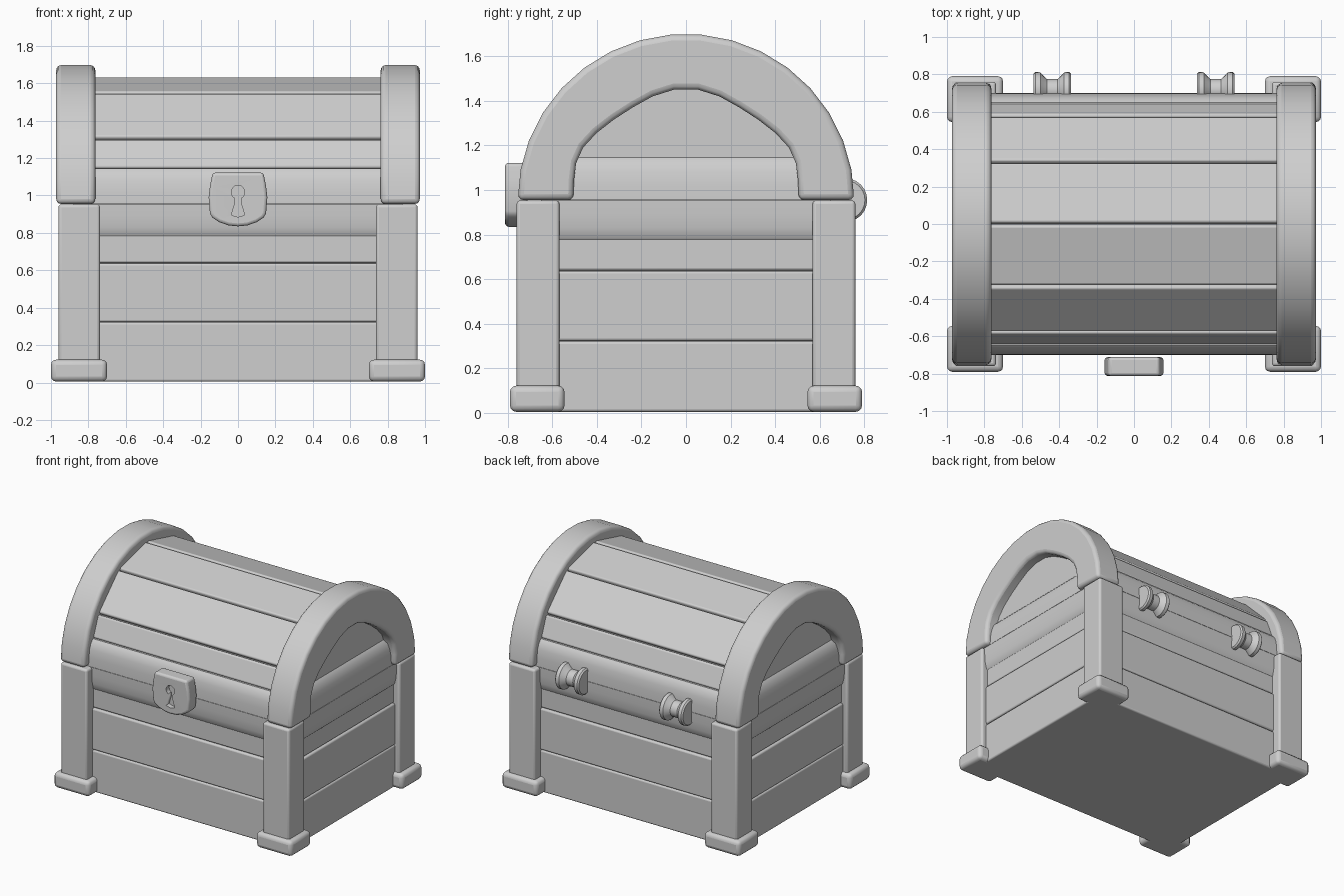
import bpy, bmesh
from math import pi, sin, cos, radians
from mathutils import Vector

if "Cube" in bpy.data.objects:
    bpy.data.objects.remove(bpy.data.objects["Cube"])

GREY = (0.62, 0.62, 0.62, 1)
grey = bpy.data.materials.new("plain grey")
grey.use_nodes = True
grey.diffuse_color = GREY
grey.node_tree.nodes["Principled BSDF"].inputs["Base Color"].default_value = GREY


def finish(name, bm, bevel=0.0):
    """Turn a bmesh into a shaded object with softened edges."""
    bmesh.ops.recalc_face_normals(bm, faces=bm.faces)
    mesh = bpy.data.meshes.new(name)
    bm.to_mesh(mesh)
    bm.free()
    mesh.materials.append(grey)
    mesh.shade_smooth()
    mesh.set_sharp_from_angle(angle=radians(40))
    obj = bpy.data.objects.new(name, mesh)
    bpy.context.collection.objects.link(obj)
    if bevel:
        mod = obj.modifiers.new("soft edges", "BEVEL")
        mod.width = bevel
        mod.segments = 3
        mod.limit_method = "ANGLE"
        mod.angle_limit = radians(35)
    return obj


def box(name, lo, hi, bevel):
    bm = bmesh.new()
    bmesh.ops.create_cube(bm, size=1)
    lo, hi = Vector(lo), Vector(hi)
    for v in bm.verts:
        v.co = (lo + hi) / 2 + v.co * (hi - lo)
    return finish(name, bm, bevel)


def slab(name, half_x, half_y, z0, z1, bevel):
    return box(name, (-half_x, -half_y, z0), (half_x, half_y, z1), bevel)


def loft(name, sections):
    """Skin a row of four-cornered sections and cap both ends."""
    bm = bmesh.new()
    rings = [[bm.verts.new(p) for p in section] for section in sections]
    for s, t in zip(rings, rings[1:]):
        for k in range(4):
            bm.faces.new((s[k], s[k - 1], t[k - 1], t[k]))
    bm.faces.new(rings[0])
    bm.faces.new(rings[-1])
    return bm


def prism(name, profile, axis, lo, hi, bevel=0.0):
    """Extrude a (horizontal, z) profile along x or y."""
    bm = bmesh.new()
    place = (lambda p, d: (d, p[0], p[1])) if axis == "x" else (lambda p, d: (p[0], d, p[1]))
    face = bm.faces.new([bm.verts.new(place(p, lo)) for p in profile])
    moved = bmesh.ops.extrude_face_region(bm, geom=[face])["geom"]
    step = (hi - lo, 0, 0) if axis == "x" else (0, hi - lo, 0)
    bmesh.ops.translate(bm, vec=step, verts=[g for g in moved if isinstance(g, bmesh.types.BMVert)])
    return finish(name, bm, bevel)


# Box: core behind the gaps and three plank courses
SEAM = 0.955
slab("body_core", 0.88, 0.65, 0.02, 1.13, 0)
slab("body_plank_low", 0.92, 0.69, 0.005, 0.321, 0.012)
slab("body_plank_middle", 0.92, 0.69, 0.323, 0.637, 0.012)
slab("body_plank_high", 0.91, 0.68, 0.639, 0.79, 0.012)


# Rims that bulge together across the seam
def rim(name, layers):
    sections = [[(sx * (0.935 - d), sy * (0.70 - d), z) for sx, sy in
                 ((1, 1), (-1, 1), (-1, -1), (1, -1))] for d, z in layers]
    finish(name, loft(name, sections))


rim("body_rim", [(0.035, 0.77), (0.018, 0.785), (0.006, 0.83), (0.001, 0.89), (0, SEAM - 0.002)])
rim("lid_rim", [(0, SEAM), (0.002, 1.02), (0.01, 1.08), (0.025, 1.12), (0.05, 1.145)])

# Lid: end panel core and flat planks following the vault
vault = [(0, 1.637), (0.335, 1.553), (0.582, 1.308), (0.648, 1.14)]
inner = [Vector((y * 0.95, SEAM + (z - SEAM) * 0.95)) for y, z in vault]
ring = inner + [Vector((-p.x, p.y)) for p in reversed(inner[1:])]
prism("lid_end_panels", ring, "x", -0.885, 0.885)
for side, label in ((1, "back"), (-1, "front")):
    for i in range(3):
        a, b = Vector(vault[i]), Vector(vault[i + 1])
        gap = (b - a).normalized() * 0.009
        a, b = a + gap, b - gap
        inward = Vector((b.y - a.y, a.x - b.x)).normalized() * 0.07
        quad = [a, b, b + inward, a + inward]
        prism(f"lid_plank_{label}_{i + 1}", [(side * p.x, p.y) for p in quad],
              "x", -0.87, 0.87, 0.012)

# Arched bands over both ends of the lid, with a slightly pointed opening
opening = [(0.505, 0.955), (0.503, 1.04), (0.493, 1.12), (0.462, 1.19), (0.402, 1.255),
           (0.325, 1.315), (0.24, 1.37), (0.15, 1.42), (0.055, 1.45)]
opening += [(-y, z) for y, z in reversed(opening)]


def arch_band(name, x0, x1):
    sections = []
    for i, inn in enumerate(opening):
        t = pi * i / (len(opening) - 1)
        out = (0.755 * cos(t), SEAM + 0.745 * sin(t))
        sections.append([(x, *p) for x, p in ((x0, out), (x1, out), (x1, inn), (x0, inn))])
    finish(name, loft(name, sections), 0.026)


arch_band("left_arch", 0.763, 0.972)
arch_band("right_arch", -0.972, -0.763)

# Corner posts with feet
for sx, across in ((1, "left"), (-1, "right")):
    for sy, depth in ((-1, "front"), (1, "back")):
        def corner(part, x0, x1, y0, y1, z0, z1, bevel):
            xs, ys = sorted((sx * x0, sx * x1)), sorted((sy * y0, sy * y1))
            box(f"{depth}_{across}_{part}", (xs[0], ys[0], z0), (xs[1], ys[1], z1), bevel)
        corner("post", 0.738, 0.96, 0.568, 0.76, 0.03, 0.953, 0.016)
        corner("foot", 0.70, 1.0, 0.545, 0.79, 0.005, 0.122, 0.028)

# Lock plate with a keyhole
half = [(0, 0.835), (0.05, 0.84), (0.1, 0.857), (0.138, 0.882), (0.15, 0.905),
        (0.157, 0.99), (0.15, 1.05), (0.136, 1.122)]
lock = prism("lock", half + [(-x, z) for x, z in reversed(half[1:])],
             "y", -0.812, -0.712, 0.016)
keyhole = [(0.036 * cos(radians(a)), 1.018 + 0.036 * sin(radians(a)))
           for a in range(-60, 241, 20)]
keyhole += [(-0.016, 0.96), (-0.036, 0.895), (0, 0.885), (0.036, 0.895), (0.016, 0.96)]
cutter = prism("keyhole_cutter", keyhole, "y", -0.9, -0.775)
cutter.hide_render = True
cutter.hide_viewport = True
cut = lock.modifiers.new("keyhole", "BOOLEAN")
cut.object = cutter
cut.operation = "DIFFERENCE"
cut.solver = "EXACT"
lock.modifiers.new("flat front", "WEIGHTED_NORMAL").keep_sharp = True


# Spool-shaped hinges across the seam at the back
def hinge(name, cx, sides=24):
    spool = [(-0.1, 0.0), (-0.1, 0.088), (-0.09, 0.098), (-0.064, 0.096), (-0.045, 0.075),
             (-0.028, 0.06)]
    spool += [(-x, r) for x, r in reversed(spool)]
    bm = bmesh.new()
    verts = [bm.verts.new((cx + x, 0.715, SEAM + r)) for x, r in spool]
    edges = [bm.edges.new(pair) for pair in zip(verts, verts[1:])]
    bmesh.ops.spin(bm, geom=verts + edges, cent=(cx, 0.715, SEAM), axis=(1, 0, 0),
                   angle=2 * pi, steps=sides, use_merge=True)
    bmesh.ops.remove_doubles(bm, verts=bm.verts, dist=0.0005)
    finish(name, bm)


hinge("left_hinge", 0.437)
hinge("right_hinge", -0.437)
